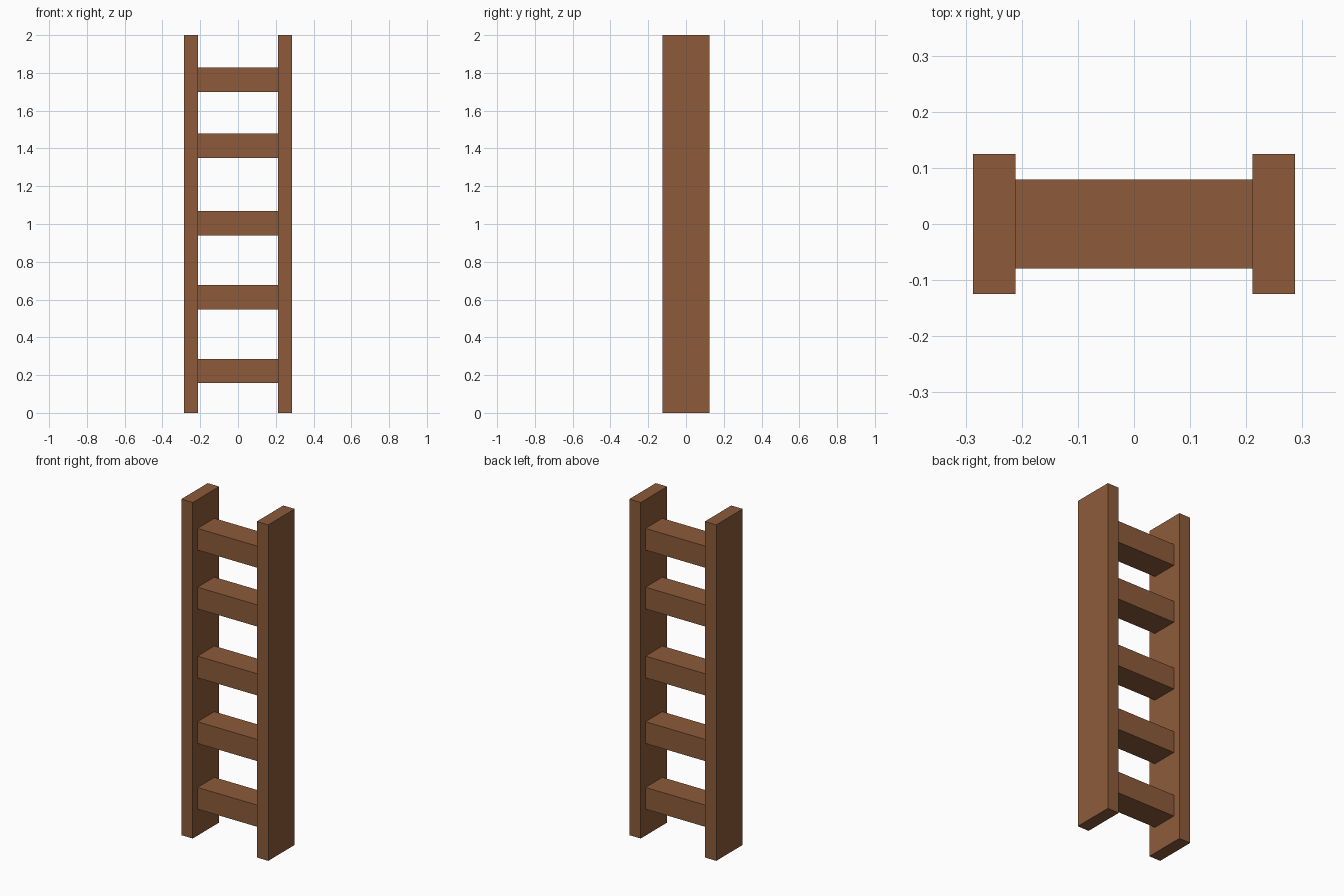
import bpy

if "Cube" in bpy.data.objects:
    bpy.data.objects.remove(bpy.data.objects["Cube"])

wood = bpy.data.materials.new("brown wood")
wood.diffuse_color = (0.266, 0.105, 0.042, 1)
wood.use_nodes = True
wood.node_tree.nodes["Principled BSDF"].inputs["Base Color"].default_value = wood.diffuse_color


def box(name, lo, hi):
    """Box between two opposite corners."""
    bpy.ops.mesh.primitive_cube_add(size=1, location=[(a + b) / 2 for a, b in zip(lo, hi)])
    ob = bpy.context.object
    ob.name = name
    ob.scale = [b - a for a, b in zip(lo, hi)]
    bpy.ops.object.transform_apply(location=False, rotation=False, scale=True)
    ob.data.materials.append(wood)


INNER, OUTER, RAIL_Y, RUNG_Y, RUNG_H = 0.211, 0.2865, 0.1245, 0.079, 0.129

# Side rails
box("left_rail", (-OUTER, -RAIL_Y, 0), (-INNER, RAIL_Y, 2))
box("right_rail", (INNER, -RAIL_Y, 0), (OUTER, RAIL_Y, 2))

# Rungs, slightly unevenly spaced
for i, z in enumerate((0.222, 0.613, 1.004, 1.414, 1.764)):
    box(f"rung_{i + 1}", (-INNER - 0.002, -RUNG_Y, z - RUNG_H / 2),
        (INNER + 0.002, RUNG_Y, z + RUNG_H / 2))
